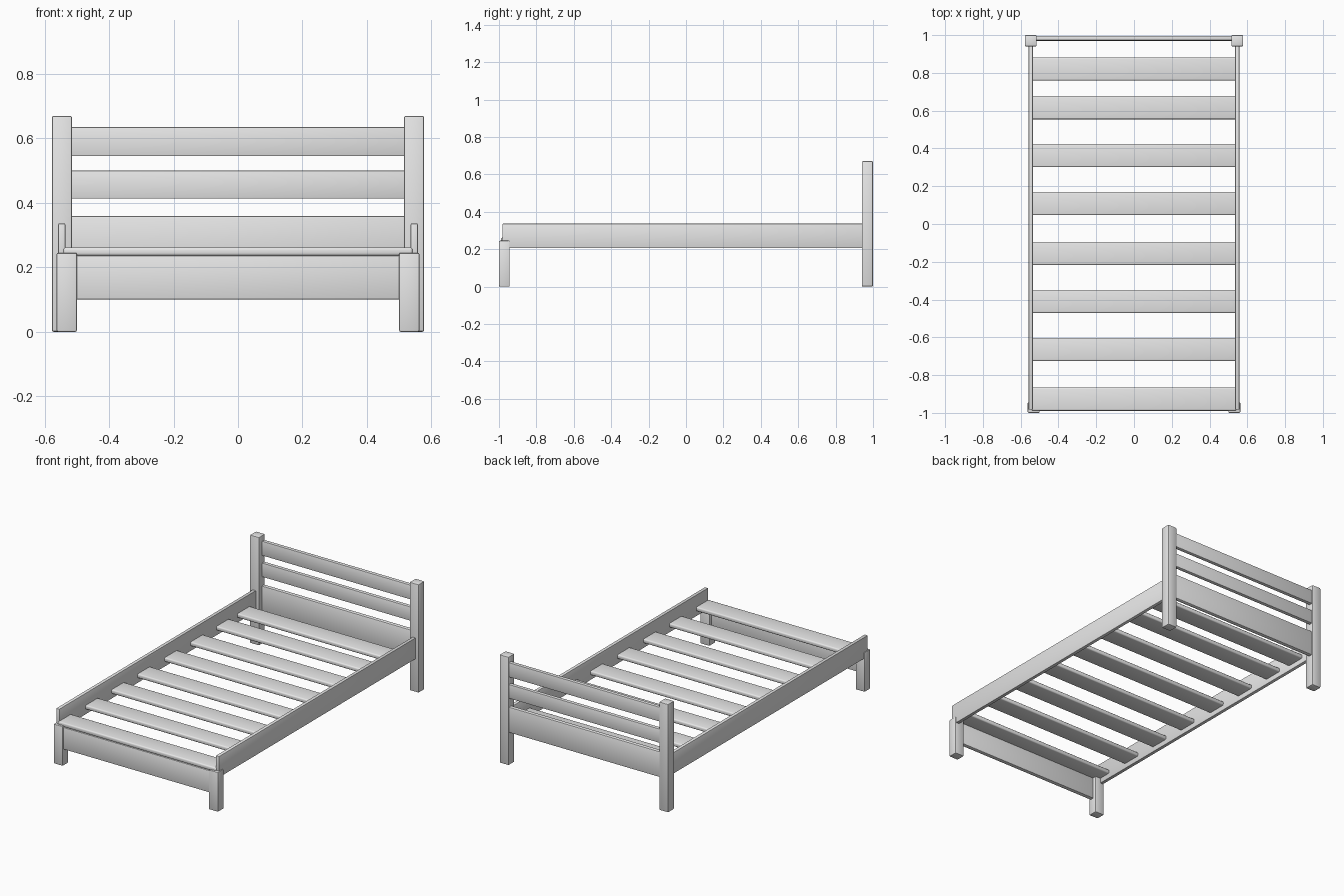
import bpy

cube = bpy.data.objects.get("Cube")
if cube:
    bpy.data.objects.remove(cube, do_unlink=True)

GREY = (0.8, 0.8, 0.8, 1.0)
paint = bpy.data.materials.new("light_grey")
paint.use_nodes = True
paint.diffuse_color = GREY
paint.node_tree.nodes["Principled BSDF"].inputs["Base Color"].default_value = GREY


def board(name, x, y, z, bevel=0.004, segments=2):
    """Box between (min, max) pairs, with softened edges."""
    spans = (x, y, z)
    bpy.ops.mesh.primitive_cube_add(size=1, location=[(a + b) / 2 for a, b in spans])
    ob = bpy.context.object
    ob.name = name
    ob.scale = [b - a for a, b in spans]
    bpy.ops.object.transform_apply(location=False, rotation=False, scale=True)
    ob.data.materials.append(paint)
    mod = ob.modifiers.new("soft_edges", 'BEVEL')
    mod.width = bevel
    mod.segments = segments
    bpy.ops.object.modifier_apply(modifier=mod.name)
    bpy.ops.object.shade_smooth_by_angle()
    return ob


def pair(name, x, y, z, **kw):
    """Same board on both sides of the bed."""
    board("left_" + name, x, y, z, **kw)
    board("right_" + name, (-x[1], -x[0]), y, z, **kw)


# Posts and side rails
pair("head_post", (0.515, 0.578), (0.94, 1.0), (0, 0.67), bevel=0.006)
pair("foot_post", (0.5, 0.563), (-1.0, -0.943), (0, 0.245), bevel=0.005)
pair("side_rail", (0.536, 0.558), (-0.982, 0.945), (0.205, 0.336), bevel=0.003)

# Headboard: two narrow boards over a deep one
for label, z in (("upper", (0.545, 0.635)), ("middle", (0.413, 0.5))):
    board("headboard_" + label, (-0.52, 0.52), (0.972, 0.996), z)
board("headboard_lower", (-0.52, 0.52), (0.968, 0.996), (0.2, 0.36), bevel=0.008)

# Footboard
board("footboard", (-0.505, 0.505), (-0.991, -0.965), (0.1, 0.236))

# Mattress slats
SLAT_WIDTH = 0.123
for i, y in enumerate((-0.927, -0.664, -0.41, -0.156, 0.108, 0.362, 0.616, 0.821)):
    board(f"slat_{i + 1}", (-0.542, 0.542),
          (y - SLAT_WIDTH / 2, y + SLAT_WIDTH / 2), (0.236, 0.262),
          bevel=0.008, segments=3)
